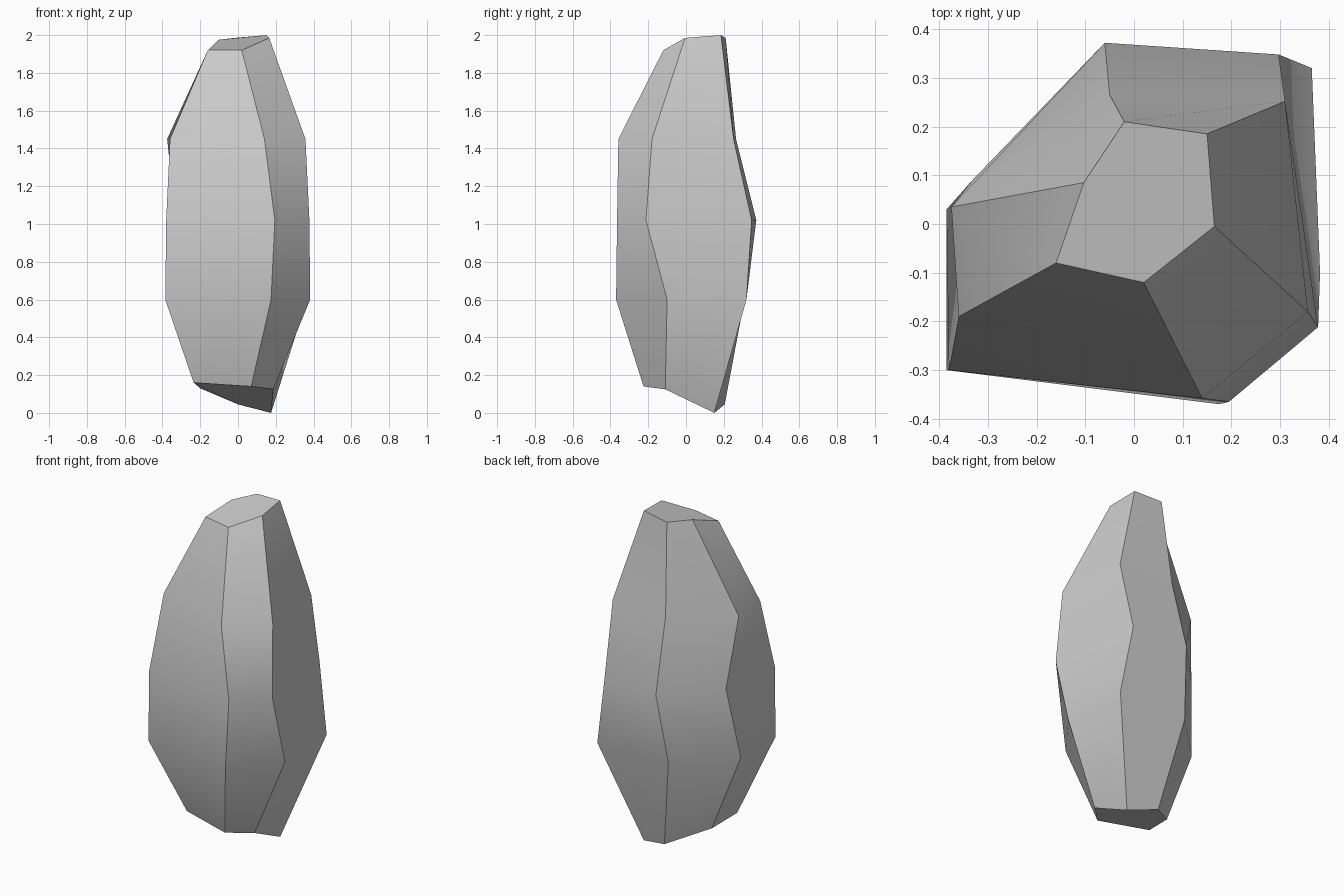
import bpy, bmesh, math

if "Cube" in bpy.data.objects:
    bpy.data.objects.remove(bpy.data.objects["Cube"])

# Six-sided rock column: five rings, corners run anticlockwise from front left
body = [
    (0.60, [(-.385, -.30), (.175, -.37), (.382, -.10), (.365, .32), (-.10, .31), (-.385, .03)]),
    (1.02, [(-.38, -.30), (.195, -.365), (.378, -.212), (.297, .348), (-.06, .372), (-.33, .092)]),
    (1.45, [(-.36, -.19), (.14, -.358), (.357, -.18), (.31, .252), (-.05, .265), (-.375, .035)]),
]
# Slanted broken ends
bottom = [(-.235, -.15, .16), (.07, -.225, .14), (.187, -.11, .125),
          (.175, .15, 0), (0, .205, .045), (-.20, .04, .13)]
top = [(-.16, -.08, 1.92), (.02, -.12, 1.92), (.165, -.005, 1.985),
       (.15, .185, 2.0), (-.02, .21, 1.985), (-.103, .085, 1.975)]

rings = [bottom] + [[(x, y, z) for x, y in pts] for z, pts in body] + [top]

# Skin the rings with quads and cap both ends
bm = bmesh.new()
loops = [[bm.verts.new(p) for p in ring] for ring in rings]
for low, high in zip(loops, loops[1:]):
    for i in range(6):
        j = (i + 1) % 6
        bm.faces.new((low[i], low[j], high[j], high[i]))
bm.faces.new(loops[-1])
bm.faces.new(loops[0][::-1])
bmesh.ops.recalc_face_normals(bm, faces=bm.faces)

mesh = bpy.data.meshes.new("rock")
bm.to_mesh(mesh)
bm.free()
rock = bpy.data.objects.new("rock", mesh)
bpy.context.collection.objects.link(rock)

# Smooth along each side, crisp at the corners
bpy.context.view_layer.objects.active = rock
rock.select_set(True)
bpy.ops.object.shade_smooth_by_angle(angle=math.radians(30))
